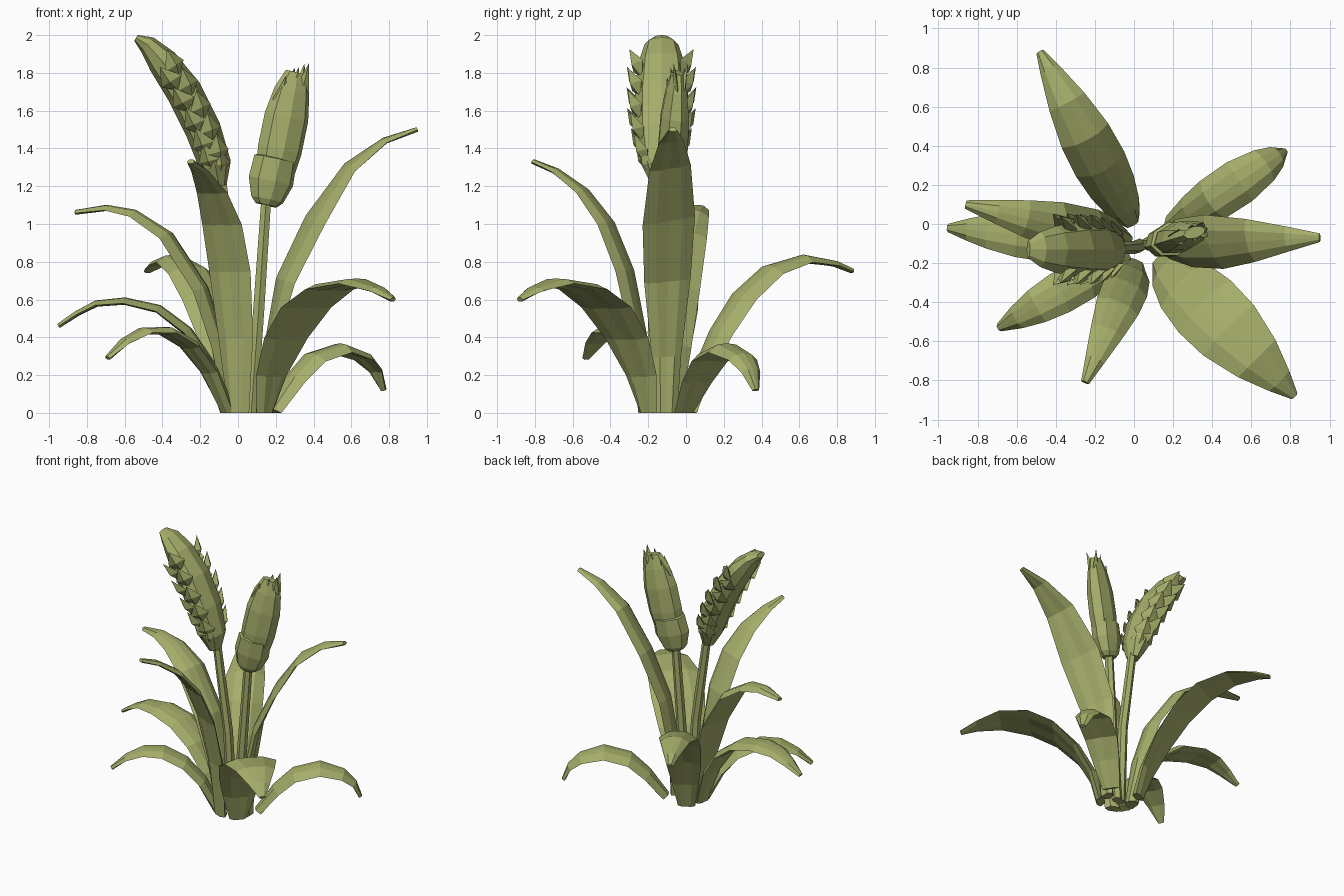
import bpy, math
from mathutils import Vector

if "Cube" in bpy.data.objects:
    bpy.data.objects.remove(bpy.data.objects["Cube"])

green = bpy.data.materials.new("olive_green")
green.diffuse_color = (0.38, 0.42, 0.145, 1)
green.use_nodes = True
green.node_tree.nodes["Principled BSDF"].inputs["Base Color"].default_value = green.diffuse_color


def make_object(name, verts, faces):
    mesh = bpy.data.meshes.new(name)
    mesh.from_pydata(verts, [], faces)
    mesh.materials.append(green)
    mesh.update()
    obj = bpy.data.objects.new(name, mesh)
    bpy.context.collection.objects.link(obj)
    return obj


def frames(path, side):
    """Normal, side and tangent at each path point."""
    out = []
    for i in range(len(path)):
        t = (path[min(i + 1, len(path) - 1)] - path[max(i - 1, 0)]).normalized()
        s = (side - t * side.dot(t)).normalized()
        out.append((t.cross(s), s, t))
    return out


def loft(name, path, side, sections):
    """Skin one cross-section of (side, normal) offsets per path point."""
    verts, faces, n = [], [], len(sections[0])
    for p, (nor, s, t), section in zip(path, frames(path, side), sections):
        for u, v in section:
            q = p + s * u + nor * v
            q.z = max(q.z, 0)
            verts.append(q)
    for i in range(len(path) - 1):
        for j in range(n):
            k = (j + 1) % n
            faces.append((i * n + j, i * n + k, (i + 1) * n + k, (i + 1) * n + j))
    faces.append(tuple(range(n))[::-1])
    faces.append(tuple(range(len(verts) - n, len(verts))))
    return make_object(name, verts, faces)


def ring(n, w, h):
    return [(w * math.cos(2 * math.pi * i / n), h * math.sin(2 * math.pi * i / n)) for i in range(n)]


# Leaves: blades with a raised midrib and slightly drooping edges, arching outwards
CENTRE = Vector((0.05, -0.11, 0))


def blade(w, thick, fold, twist):
    drop = fold * w
    top = [(1, -.5), (.5, .25), (0, .5), (-.5, .25), (-1, -.5)]
    upper = [(u * w, v * drop + (thick if abs(u) < 1 else 0)) for u, v in top]
    lower = [(u * w, v * drop - thick) for u, v in top[3:0:-1]]
    c, s = math.cos(twist), math.sin(twist)
    return [(x * c - y * s, x * s + y * c) for x, y in upper + lower]


def leaf(name, tip, width, fold, profile, slow=False, twist=0):
    reach = Vector((tip[0], tip[1], 0)) - CENTRE
    path = [CENTRE + reach * t + Vector((0, 0, z)) for t, z in profile]
    path[0] += reach.normalized() * .015
    side = Vector((0, 0, 1)).cross(reach.normalized())
    dist = [0]
    for a, b in zip(path, path[1:]):
        dist.append(dist[-1] + (b - a).length)
    sections = []
    for d in dist:
        s = d / dist[-1]
        if s < 0.55:
            f = s / 0.55
            grow = f * f * (3 - 2 * f) if slow else math.sin(f * math.pi / 2)
            w = 0.06 + (width - 0.06) * grow
        else:
            w = 0.022 + (width - 0.022) * math.cos((s - 0.55) / 0.45 * math.pi / 2)
        sections.append(blade(w, 0.03 - 0.018 * s, fold, twist * math.sin(math.pi * s)))
    loft(name, path, side, sections)


leaf("leaf_back", (-0.48, 0.88), 0.14, .25,
     [(.12, 0), (.19, .2), (.29, .42), (.41, .61), (.56, .75), (.74, .81), (.91, .785), (1, .75)])
leaf("leaf_back_right", (0.77, 0.37), 0.12, .25,
     [(.18, 0), (.34, .17), (.48, .285), (.68, .335), (.86, .29), (.95, .22), (1, .12)])
leaf("leaf_tall_right", (0.95, -0.07), 0.15, .12,
     [(.1, 0), (.13, .3), (.22, .7), (.39, 1.02), (.6, 1.3), (.81, 1.44), (1, 1.5)], True, .35)
leaf("leaf_front_right", (0.82, -0.88), 0.19, .08,
     [(.1, 0), (.16, .2), (.26, .4), (.4, .565), (.56, .66), (.75, .69), (.9, .65), (1, .6)])
leaf("leaf_tall_front", (-0.25, -0.81), 0.12, .12,
     [(.13, 0), (.2, .4), (.3, .75), (.44, 1.0), (.62, 1.17), (.83, 1.28), (1, 1.33)])
leaf("leaf_front_left", (-0.69, -0.53), 0.11, .12,
     [(.12, 0), (.27, .22), (.41, .355), (.58, .43), (.74, .43), (.88, .375), (1, .29)])
leaf("leaf_low_left", (-0.95, -0.02), 0.13, .12,
     [(.1, 0), (.2, .25), (.32, .43), (.47, .545), (.65, .587), (.8, .575), (.9, .525), (1, .46)])
leaf("leaf_tall_left", (-0.86, 0.10), 0.13, .25,
     [(.09, 0), (.17, .35), (.27, .65), (.47, .935), (.66, 1.05), (.82, 1.08), (1, 1.06)])

# Stems
Y = Vector((0, 1, 0))
for name, pts in (("stem_left", [(.03, -.11, 0), (0, -.12, .6), (-.09, -.125, 1.24)]),
                  ("stem_right", [(.07, -.1, 0), (.11, -.1, .55), (.15, -.09, 1.14)])):
    loft(name, [Vector(p) for p in pts], Y, [ring(6, r, r) for r in (.036, .034, .03)])

# Left flower spike, leaning outwards
spike = [Vector((x, -.13, z)) for x, z in
         [(-.1, 1.2), (-.12, 1.31), (-.185, 1.5), (-.285, 1.7), (-.4, 1.86), (-.48, 1.95), (-.54, 1.985)]]
spike_sizes = [(.05, .04), (.105, .085), (.14, .095), (.14, .095), (.12, .08), (.09, .05), (.045, .018)]
loft("flower_spike", spike, Y, [ring(8, w, h) for w, h in spike_sizes])


def scale(name, base, out, along, across, length, width, flare):
    """Flat pointed scale rising from a surface and flaring outwards."""
    tip = base + along * length + out * flare
    mid = base + along * length * 0.4
    verts = [base - out * .02, mid + across * width, mid + out * flare * 0.75,
             mid - across * width, mid - out * .03, tip]
    make_object(name, verts, [(0, 2, 1), (0, 3, 2), (0, 1, 4), (0, 4, 3),
                              (5, 1, 2), (5, 2, 3), (5, 4, 1), (5, 3, 4)])


# Overlapping scales zigzagging along both edges of the spike
spike_frames = frames(spike, Y)
for k in range(11):
    f = 0.4 + k * 0.3
    i, r = int(f), f - int(f)
    p = spike[i].lerp(spike[i + 1], r)
    nor, s, t = (a.lerp(b, r).normalized() for a, b in zip(spike_frames[i], spike_frames[i + 1]))
    w, h = (a + (b - a) * r for a, b in zip(spike_sizes[i], spike_sizes[i + 1]))
    angle = math.radians(16 if k % 2 else -22)
    c, sn = math.cos(angle), math.sin(angle)
    for sign, label in ((1, "back"), (-1, "front")):
        base = p + s * sign * w * c + nor * h * sn
        out = (s * sign * c + nor * sn).normalized()
        scale(f"spike_scale_{label}_{k}", base, out, t, t.cross(out), .16, .065, .052)

# Right closed bud with its sheath and tip points
lean = Vector((.165, .05, .74)).normalized()
root = Vector((.148, -.092, 1.1))
X = Vector((1, .3, 0)).normalized()


def bud_part(name, rows, sides):
    loft(name, [root + lean * d + X * o for d, o, _, _ in rows], X,
         [ring(sides, w, h) for _, _, w, h in rows])


bud_part("bud", [(.02, 0, .06, .04), (.12, .01, .1, .065), (.3, .008, .122, .08), (.48, .005, .122, .075),
                 (.62, .003, .098, .055), (.72, .005, .06, .03)], 8)
bud_part("bud_sheath", [(.0, 0, .06, .045), (.03, 0, .09, .065), (.13, -.002, .125, .085),
                        (.25, -.005, .118, .088), (.255, -.005, .1, .07)], 8)
front = X.cross(lean).normalized()
for k, (o, d, length) in enumerate(((-.06, .5, .2), (.0, .53, .22), (.05, .53, .24))):
    for label, out in (("front", front), ("back", -front)):
        scale(f"bud_point_{label}_{k}", root + lean * d + X * o + out * .02, out, lean, X, length, .04, .02)
